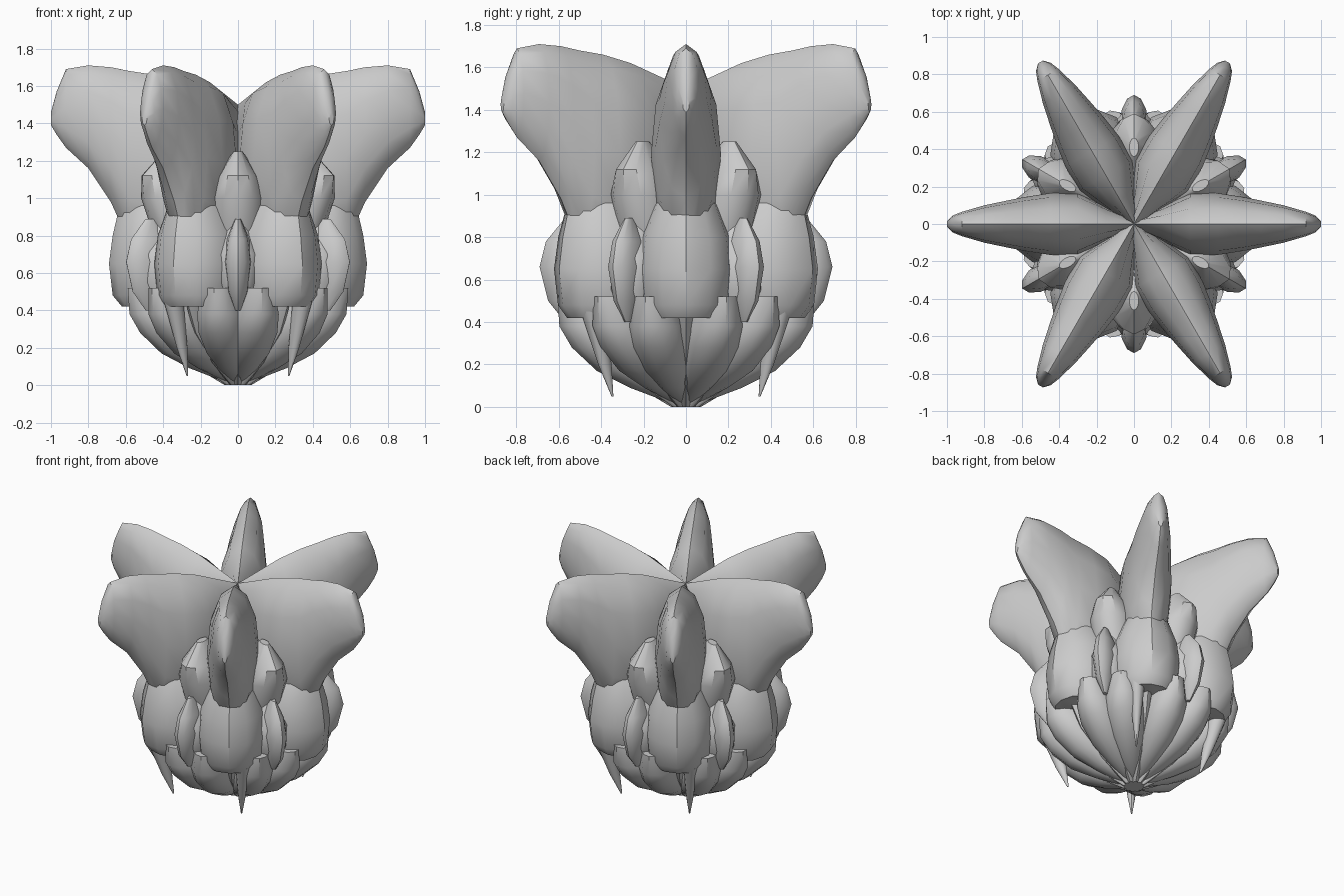
import bpy, bmesh
from math import sin, cos, radians, pi

SIDES = 12


def loft(name, rings, angle):
    """Skin closed rings of (radial, sideways, z) points, turned about z."""
    a = radians(angle)
    bm = bmesh.new()
    loops = []
    for ring in rings:
        loops.append([bm.verts.new((r * cos(a) - s * sin(a), r * sin(a) + s * cos(a), z))
                      for r, s, z in ring])
    n = len(loops[0])
    for p, q in zip(loops, loops[1:]):
        for i in range(n):
            j = (i + 1) % n
            bm.faces.new((p[i], p[j], q[j], q[i]))
    bm.faces.new(loops[0][::-1])
    bm.faces.new(loops[-1])
    bmesh.ops.recalc_face_normals(bm, faces=bm.faces)
    me = bpy.data.meshes.new(name)
    bm.to_mesh(me)
    bm.free()
    ob = bpy.data.objects.new(name, me)
    bpy.context.collection.objects.link(ob)
    bpy.ops.object.select_all(action='DESELECT')
    ob.select_set(True)
    bpy.context.view_layer.objects.active = ob
    bpy.ops.object.shade_smooth_by_angle(angle=radians(35))
    return ob


def circle():
    return [(cos(2 * pi * i / SIDES), sin(2 * pi * i / SIDES)) for i in range(SIDES)]


def fin(name, stations, angle):
    """Stations run outward: radius, bottom z, top z, half width."""
    loft(name, [[(r, w * c, (lo + hi) / 2 + (hi - lo) / 2 * s) for c, s in circle()]
                for r, lo, hi, w in stations], angle)


def petal(name, stations, angle):
    """Stations run upward: z, inner radius, outer radius, half width."""
    loft(name, [[((a + b) / 2 + (b - a) / 2 * c, w * s, z) for c, s in circle()]
                for z, a, b, w in stations], angle)


FIN = [(0.0, 0.75, 1.50, 0.03), (0.15, 0.75, 1.56, 0.09), (0.3, 0.75, 1.62, 0.165),
       (0.45, 0.72, 1.66, 0.165), (0.58, 0.76, 1.68, 0.145), (0.68, 0.98, 1.70, 0.125),
       (0.8, 1.16, 1.71, 0.10), (0.92, 1.27, 1.69, 0.065), (0.97, 1.34, 1.57, 0.045),
       (1.0, 1.39, 1.46, 0.015)]
LOBE = [(0.42, 0.30, 0.62, 0.17), (0.48, 0.12, 0.67, 0.22), (0.65, 0.10, 0.69, 0.235),
        (0.80, 0.10, 0.67, 0.22), (0.95, 0.15, 0.635, 0.16), (1.07, 0.3, 0.58, 0.07)]
BLADE = [(0.40, 0.50, 0.57, 0.015), (0.50, 0.42, 0.65, 0.055), (0.66, 0.38, 0.69, 0.075),
         (0.78, 0.40, 0.66, 0.06), (0.89, 0.50, 0.57, 0.015)]
SIDE_LEAF = [(0.42, 0.3, 0.54, 0.08), (0.55, 0.3, 0.61, 0.12), (0.70, 0.3, 0.61, 0.13),
             (0.86, 0.3, 0.52, 0.06)]
BUD = [(0.80, 0.2, 0.50, 0.14), (1.00, 0.2, 0.58, 0.15), (1.12, 0.2, 0.59, 0.11),
       (1.25, 0.36, 0.46, 0.025)]
BASE_LEAF = [(0.02, 0.0, 0.08, 0.03), (0.09, 0.04, 0.27, 0.07), (0.17, 0.12, 0.43, 0.11),
             (0.28, 0.2, 0.55, 0.135), (0.38, 0.25, 0.61, 0.13), (0.52, 0.35, 0.62, 0.09)]
RIB = [(0.0, 0.0, 0.07, 0.02), (0.12, 0.05, 0.27, 0.035), (0.28, 0.15, 0.45, 0.05),
       (0.46, 0.3, 0.55, 0.04)]
SPIKE = [(0.05, 0.435, 0.445, 0.004), (0.2, 0.45, 0.52, 0.025), (0.45, 0.5, 0.62, 0.05)]

for k in range(6):
    a = 60 * k
    # upper crown
    fin("crown_fin", FIN, a)
    petal("crown_bud", BUD, a + 30)
    # rounded middle lobes with narrow blades between
    petal("lobe", LOBE, a)
    petal("side_leaf", SIDE_LEAF, a + 30)
    petal("blade", BLADE, a + 30)
    # lower cup
    for side in (-1, 1):
        petal("base_leaf", BASE_LEAF, a + 18 * side)
    petal("base_rib", RIB, a)
    petal("base_rib", RIB, a + 30)

# hanging thorns
for a in (52, 128, 232, 308):
    petal("thorn", SPIKE, a)

# solid heart of the plant
petal("core", [(0.06, -0.12, 0.12, 0.12), (0.2, -0.32, 0.32, 0.32), (0.45, -0.45, 0.45, 0.45),
               (0.8, -0.45, 0.45, 0.45), (1.0, -0.3, 0.3, 0.3)], 0)
